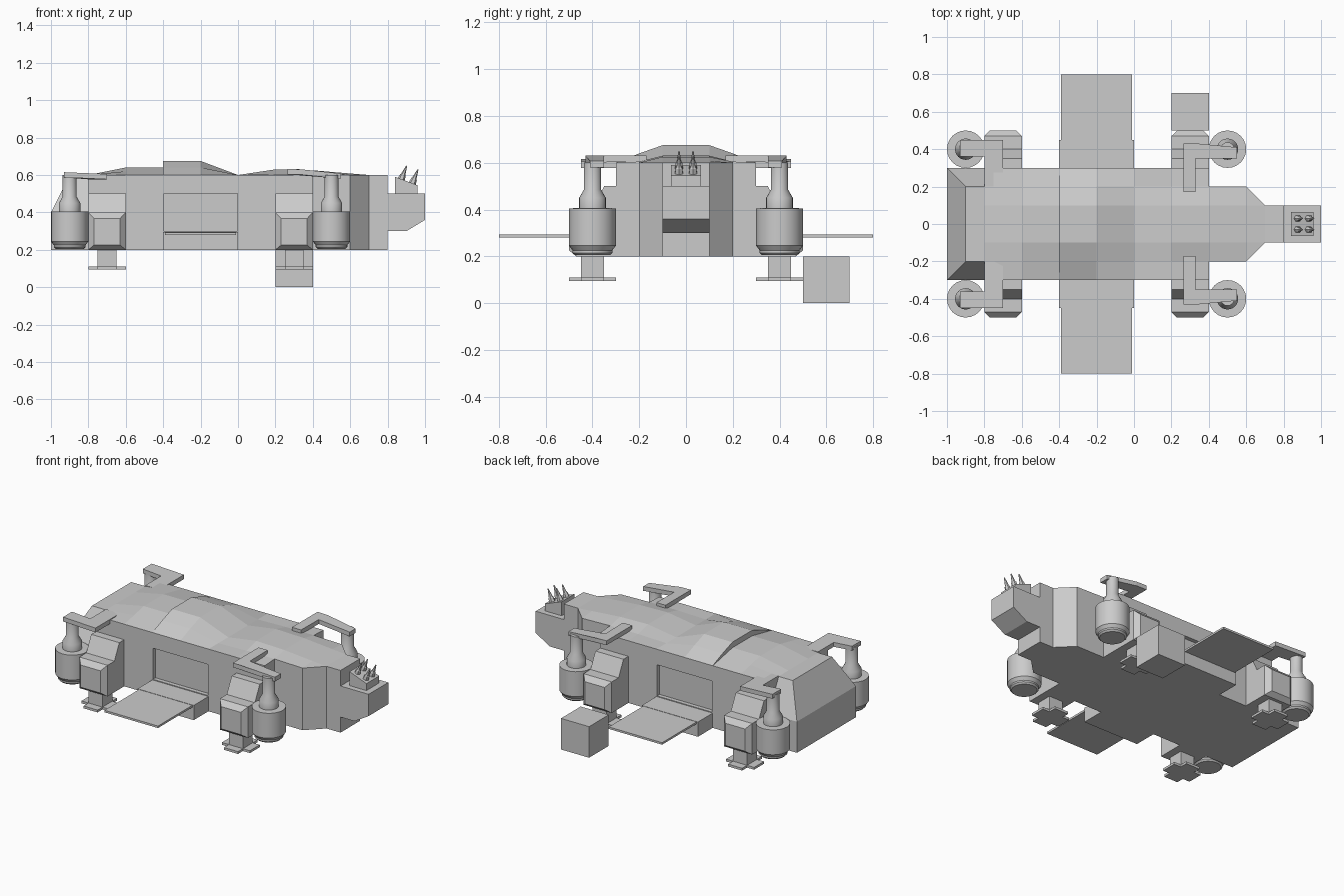
import bpy, bmesh, math
from mathutils import Vector

if "Cube" in bpy.data.objects:
    bpy.data.objects.remove(bpy.data.objects["Cube"])

grey = bpy.data.materials.new("hull grey")
grey.diffuse_color = (0.6, 0.6, 0.6, 1)
grey.use_nodes = True
grey.node_tree.nodes["Principled BSDF"].inputs["Base Color"].default_value = grey.diffuse_color


def finish(name, bm):
    bmesh.ops.remove_doubles(bm, verts=bm.verts, dist=1e-5)
    bmesh.ops.recalc_face_normals(bm, faces=bm.faces)
    me = bpy.data.meshes.new(name)
    bm.to_mesh(me)
    bm.free()
    me.materials.append(grey)
    ob = bpy.data.objects.new(name, me)
    bpy.context.collection.objects.link(ob)
    return ob


def loft(name, rings):
    """Skin closed rings of points and cap both ends."""
    bm = bmesh.new()
    rs = [[bm.verts.new(p) for p in r] for r in rings]
    n = len(rs[0])
    for a, b in zip(rs, rs[1:]):
        for i in range(n):
            j = (i + 1) % n
            bm.faces.new((a[i], a[j], b[j], b[i]))
    bm.faces.new(rs[0])
    bm.faces.new(rs[-1])
    return finish(name, bm)


def box(name, x0, x1, y0, y1, z0, z1):
    return loft(name, [[(x, y0, z0), (x, y1, z0), (x, y1, z1), (x, y0, z1)] for x in (x0, x1)])


def hull_of(name, pts):
    bm = bmesh.new()
    for p in pts:
        bm.verts.new(p)
    bmesh.ops.convex_hull(bm, input=bm.verts)
    bmesh.ops.dissolve_limit(bm, angle_limit=0.01, verts=bm.verts, edges=bm.edges)
    return finish(name, bm)


def lathe(name, profile, base, axis=(0, 0, 1), n=24):
    """Rings of (radius, distance) along an axis."""
    q = Vector((0, 0, 1)).rotation_difference(Vector(axis))
    rings = [[Vector(base) + q @ Vector((r * math.cos(2 * math.pi * k / n),
                                         r * math.sin(2 * math.pi * k / n), h))
              for k in range(n)] for r, h in profile]
    return loft(name, rings)


# Main hull: section heights at y = 0.1, 0.2, 0.3
stations = [(-.8, .6, .6, .6), (-.6, .64, .62, .6), (-.401, .64, .62, .6),
            (-.4, .675, .64, .6), (-.2, .675, .64, .6), (0, .6, .6, .6),
            (.2, .63, .605, .6), (.4, .625, .605, .6)]
rings = []
for x, a, b, c in stations:
    half = [(.3, .2), (.3, c), (.2, b), (.1, a)]
    rings.append([(x, y, z) for y, z in half] + [(x, -y, z) for y, z in reversed(half)])
hull = loft("main_hull", rings)

# Door recesses on both sides
for s in (1, -1):
    ys = sorted((s * .27, s * .4))
    cutter = box("door_cutter", -.396, -.004, ys[0], ys[1], .3, .5)
    cutter.hide_render = True
    m = hull.modifiers.new("recess", 'BOOLEAN')
    m.operation = 'DIFFERENCE'
    m.solver = 'EXACT'
    m.object = cutter
    bpy.context.view_layer.objects.active = hull
    bpy.ops.object.modifier_apply(modifier=m.name)
    bpy.data.objects.remove(cutter)

# Tapering nose
rings = []
for x, w, a, b in [(.4, .2, .625, .605), (.6, .2, .608, .6), (.7, .1, .6, .6), (.8, .1, .6, .6)]:
    half = [(w, .2), (w, b), (.1, a)]
    rings.append([(x, y, z) for y, z in half] + [(x, -y, z) for y, z in reversed(half)])
loft("nose", rings)

# Sloped tail
hull_of("tail", [(x, y, z) for x in (-1, -.8) for y in (-.3, .3) for z in (.2, .4)]
        + [(x, y, .6) for x in (-.9, -.8) for y in (-.2, .2)])

# Head, gun mount and barrels
head = [(.8, .3), (.9, .3), (1, .36), (1, .5), (.8, .5)]
loft("head", [[(x, y, z) for x, z in head] for y in (-.1, .1)])
mount = [(.84, .5), (.96, .5), (.96, .545), (.84, .59)]
loft("gun_mount", [[(x, y, z) for x, z in mount] for y in (-.065, .065)])
for x, z in ((.87, .57), (.93, .55)):
    for y in (-.03, .03):
        lathe("gun_barrel", [(.02, 0), (.016, .03), (.012, .035), (.003, .085)],
              (x, y, z), (.4, 0, 1), 6)

# Cargo crate beside the ship
box("crate", .2, .4, .5, .7, 0, .2)

for s in (1, -1):
    def sbox(name, x0, x1, y0, y1, z0, z1):
        return box(name, x0, x1, *sorted((s * y0, s * y1)), z0, z1)

    # Door leaves, sill and ramp
    sbox("door_left", -.396, -.2, .26, .274, .3, .5)
    sbox("door_right", -.2, -.004, .26, .274, .3, .5)
    sbox("door_sill", -.4, 0, .29, .45, .2, .295)
    sbox("ramp", -.39, -.01, .44, .8, .28, .293)

    # Landing legs
    for cx in (-.7, .3):
        prof = [(.28, .2), (.47, .2), (.47, .4), (.4, .4), (.35, .5), (.28, .5)]
        loft("leg_housing", [[(cx + d, s * y, z) for y, z in prof] for d in (-.1, .1)])
        hull_of("leg_cover", [(cx + d, s * .47, z) for d in (-.1, .1) for z in (.2, .4)]
                + [(cx + d, s * .5, z) for d in (-.07, .07) for z in (.225, .368)])
        sbox("leg_strut", cx - .05, cx + .05, .35, .45, .1, .21)
        sbox("foot_long", cx - .1, cx + .1, .35, .45, .095, .11)
        sbox("foot_cross", cx - .05, cx + .05, .3, .5, .095, .11)

    # Engine pods
    for cx in (-.9, .5):
        pod = lathe("engine_pod", [(.075, .205), (.085, .215), (.085, .225), (.1, .245), (.1, .405),
                                   (.057, .406), (.057, .45), (.037, .485), (.037, .6)],
                    (cx, s * .4, 0))
        bpy.ops.object.select_all(action='DESELECT')
        pod.select_set(True)
        bpy.context.view_layer.objects.active = pod
        bpy.ops.object.shade_smooth_by_angle(angle=math.radians(30))

    # L-shaped engine arms, thickness range given per outline point
    rear = [(-.8, .2, .605), (-.7, .2, .605), (-.7, .45, .605),
            (-.93, .45, .615), (-.93, .36, .615), (-.8, .36, .605)]
    front = [(.265, .17, .632), (.265, .43, .632), (.34, .43, .63), (.55, .41, .608),
             (.55, .35, .608), (.33, .35, .63), (.33, .17, .632)]
    for name, pts in (("rear_arm", rear), ("front_arm", front)):
        loft(name, [[(x, s * y, z - d) for x, y, z in pts] for d in (.028, 0)])
